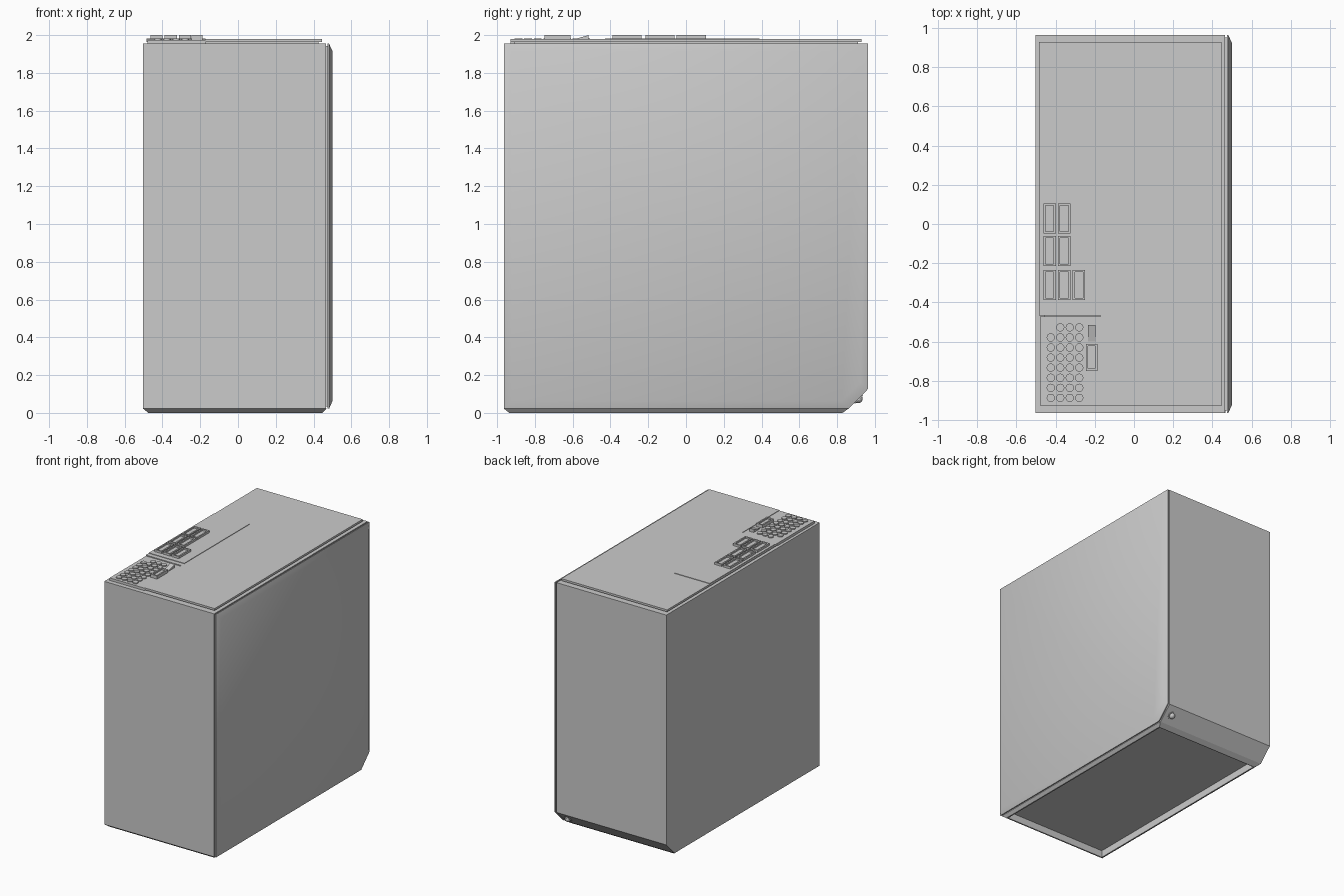
import bpy, bmesh, math
from mathutils import Vector, Matrix

if "Cube" in bpy.data.objects:
    bpy.data.objects.remove(bpy.data.objects["Cube"])


def finish(name, bm):
    bmesh.ops.recalc_face_normals(bm, faces=bm.faces)
    me = bpy.data.meshes.new(name)
    bm.to_mesh(me)
    bm.free()
    ob = bpy.data.objects.new(name, me)
    bpy.context.collection.objects.link(ob)
    return ob


def loft(name, rings):
    """Skin a stack of matching closed rings and cap both ends."""
    bm = bmesh.new()
    loops = [[bm.verts.new(p) for p in r] for r in rings]
    n = len(loops[0])
    for a, b in zip(loops, loops[1:]):
        for i in range(n):
            j = (i + 1) % n
            bm.faces.new((a[i], a[j], b[j], b[i]))
    bm.faces.new(loops[0])
    bm.faces.new(loops[-1])
    return finish(name, bm)


def rect(x0, x1, y0, y1, z):
    return [(x0, y0, z), (x1, y0, z), (x1, y1, z), (x0, y1, z)]


def block(name, x0, x1, y0, y1, z0, z1):
    return loft(name, [rect(x0, x1, y0, y1, z0), rect(x0, x1, y0, y1, z1)])


def framed_button(name, x0, x1, y0, y1, z0, z1, rim=0.011, dip=0.012):
    """Rectangular button with a raised rim and sunken face."""
    inner = (x0 + rim, x1 - rim, y0 + rim, y1 - rim)
    return loft(name, [rect(x0, x1, y0, y1, z0), rect(x0, x1, y0, y1, z1),
                       rect(*inner, z1), rect(*inner, z1 - dip)])


def cut(ob, cutter):
    mod = ob.modifiers.new("cut", 'BOOLEAN')
    mod.operation = 'DIFFERENCE'
    mod.solver = 'EXACT'
    mod.object = cutter
    bpy.context.view_layer.objects.active = ob
    bpy.ops.object.modifier_apply(modifier=mod.name)


def smooth(ob, angle):
    bpy.ops.object.select_all(action='DESELECT')
    bpy.context.view_layer.objects.active = ob
    ob.select_set(True)
    bpy.ops.object.shade_smooth_by_angle(angle=math.radians(angle))


# Side silhouette (y, z) with the cut lower back corner
SIDE = [(-0.964, 0.022), (-0.964, 1.955), (0.964, 1.955), (0.964, 0.127), (0.86, 0.022)]


def side_ring(x, inset=0.0):
    sy, sz = 1 - inset / 0.964, 1 - inset / 0.966
    return [(x, y * sy, 0.988 + (z - 0.988) * sz) for y, z in SIDE]


# Cabinet body, seam and domed side panel
body = loft("cabinet_body", [side_ring(-0.502), side_ring(0.465)])
loft("panel_seam", [side_ring(0.46, 0.012), side_ring(0.48, 0.012)])
panel = loft("side_panel", [side_ring(0.474), side_ring(0.482), side_ring(0.5, 0.04)])
smooth(panel, 50)

# Tapered base skirt, hollow underneath
base = loft("base_skirt", [rect(-0.475, 0.448, -0.935, 0.828, 0),
                           rect(-0.502, 0.468, -0.964, 0.86, 0.022)])
hollow = block("hollow_cutter", -0.465, 0.438, -0.924, 0.818, -0.1, 0.055)
cut(body, hollow)
cut(base, hollow)
bpy.data.objects.remove(hollow)

# Floating top plate on a narrower neck, notched for the keypad
block("top_neck", -0.46, 0.425, -0.91, 0.91, 1.95, 1.966)
plate = block("top_plate", -0.485, 0.446, -0.93, 0.93, 1.963, 1.979)
notch = block("notch_cutter", -0.6, -0.172, -1.0, -0.466, 1.9, 2.1)
cut(plate, notch)
bpy.data.objects.remove(notch)

# Keypad bed and button bed
block("keypad_bed", -0.48, -0.172, -0.928, -0.472, 1.953, 1.975)
block("button_bed", -0.484, -0.172, -0.43, 0.39, 1.97, 1.983)

# Round keys, top left one missing
bm = bmesh.new()
for row in range(8):
    for col in range(4):
        if row == 0 and col == 0:
            continue
        pos = (-0.425 + col * 0.0485, -0.528 - row * 0.0514, 1.976)
        bmesh.ops.create_cone(bm, cap_ends=True, segments=20, radius1=0.021,
                              radius2=0.021, depth=0.014,
                              matrix=Matrix.Translation(pos))
smooth(finish("round_keys", bm), 30)

# Rectangular buttons
for row, (y, count) in enumerate([(0.028, 2), (-0.138, 2), (-0.312, 3)]):
    for col in range(count):
        x = -0.431 + col * 0.075
        framed_button(f"button_{row}_{col}", x - 0.032, x + 0.032,
                      y - 0.077, y + 0.077, 1.978, 2.0)

# Enter button and sloping switch beside the keys
framed_button("enter_button", -0.245, -0.187, -0.75, -0.612, 1.97, 2.0)
loft("rocker_switch", [[(x, -0.6, 1.97), (x, -0.516, 1.97),
                        (x, -0.516, 2.0), (x, -0.6, 1.976)] for x in (-0.235, -0.196)])

# Lock knob on the cut back corner
bm = bmesh.new()
axis = Vector((0, 1, -1)).normalized()
turn = axis.to_track_quat('Z', 'Y').to_matrix().to_4x4()
place = Matrix.Translation((0.40, 0.911, 0.075)) @ turn
bmesh.ops.create_cone(bm, cap_ends=True, segments=24, radius1=0.03, radius2=0.03,
                      depth=0.014, matrix=place)
bmesh.ops.create_uvsphere(bm, u_segments=24, v_segments=12, radius=0.024, matrix=place)
smooth(finish("lock_knob", bm), 30)
